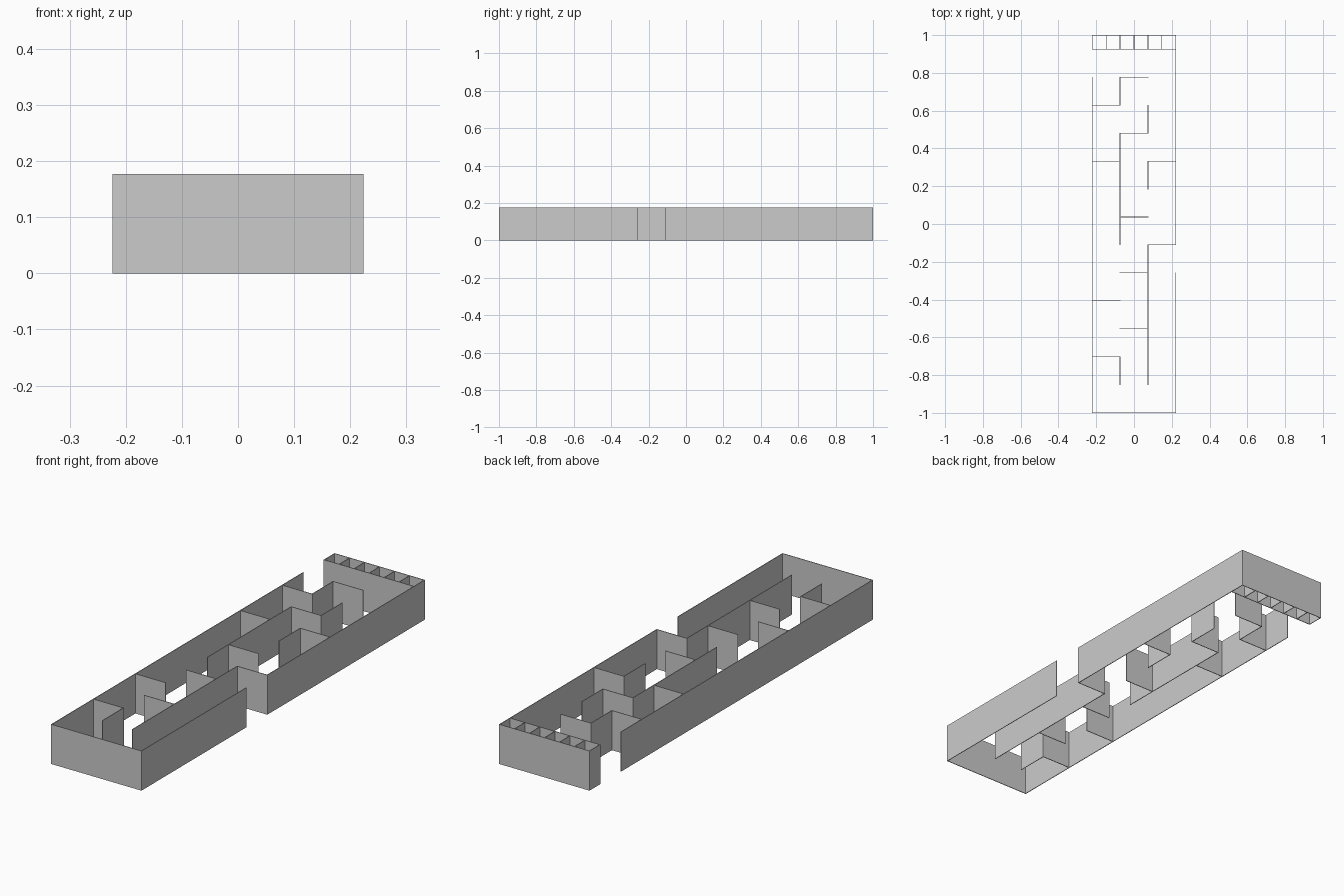
import bpy, bmesh

if "Cube" in bpy.data.objects:
    bpy.data.objects.remove(bpy.data.objects["Cube"])

T = 0.003                 # wall thickness
C = (2 - T) / 13.5        # maze cell size
H = 0.177                 # wall height


def walls(name, segments):
    """One object of thin upright walls; segments are (i0, j0, i1, j1) in cells."""
    bm = bmesh.new()
    for i0, j0, i1, j1 in segments:
        x0, x1 = (i0 - 1.5) * C - T / 2, (i1 - 1.5) * C + T / 2
        y0, y1 = (j0 - 6.75) * C - T / 2, (j1 - 6.75) * C + T / 2
        cube = bmesh.ops.create_cube(bm, size=1)["verts"]
        bmesh.ops.scale(bm, vec=(x1 - x0, y1 - y0, H), verts=cube)
        bmesh.ops.translate(bm, vec=((x0 + x1) / 2, (y0 + y1) / 2, H / 2), verts=cube)
    mesh = bpy.data.meshes.new(name)
    bm.to_mesh(mesh)
    bm.free()
    obj = bpy.data.objects.new(name, mesh)
    bpy.context.collection.objects.link(obj)
    return obj


# outer walls, with a doorway on each long side
walls("front_wall", [(0, 0, 3, 0)])
walls("back_wall", [(0, 13.5, 3, 13.5)])
walls("left_wall", [(0, 0, 0, 12), (0, 13, 0, 13.5)])
walls("right_wall", [(3, 0, 3, 5), (3, 6, 3, 13.5)])

# row of small compartments at the back
walls("compartment_front", [(0, 13, 3, 13)])
walls("compartment_dividers", [(k / 2, 13, k / 2, 13.5) for k in range(1, 6)])

# maze partitions running across: (start column, row)
across = [(0, 2), (1, 3), (0, 4), (1, 5), (2, 6), (1, 7),
          (0, 9), (2, 9), (1, 10), (0, 11), (1, 12)]
walls("cross_partitions", [(i, j, i + 1, j) for i, j in across])

# maze partitions running lengthwise: (column line, start row, end row)
along = [(1, 1, 2), (2, 1, 6), (1, 6, 10), (2, 8, 9), (2, 10, 11), (1, 11, 12)]
walls("long_partitions", [(i, a, i, b) for i, a, b in along])
